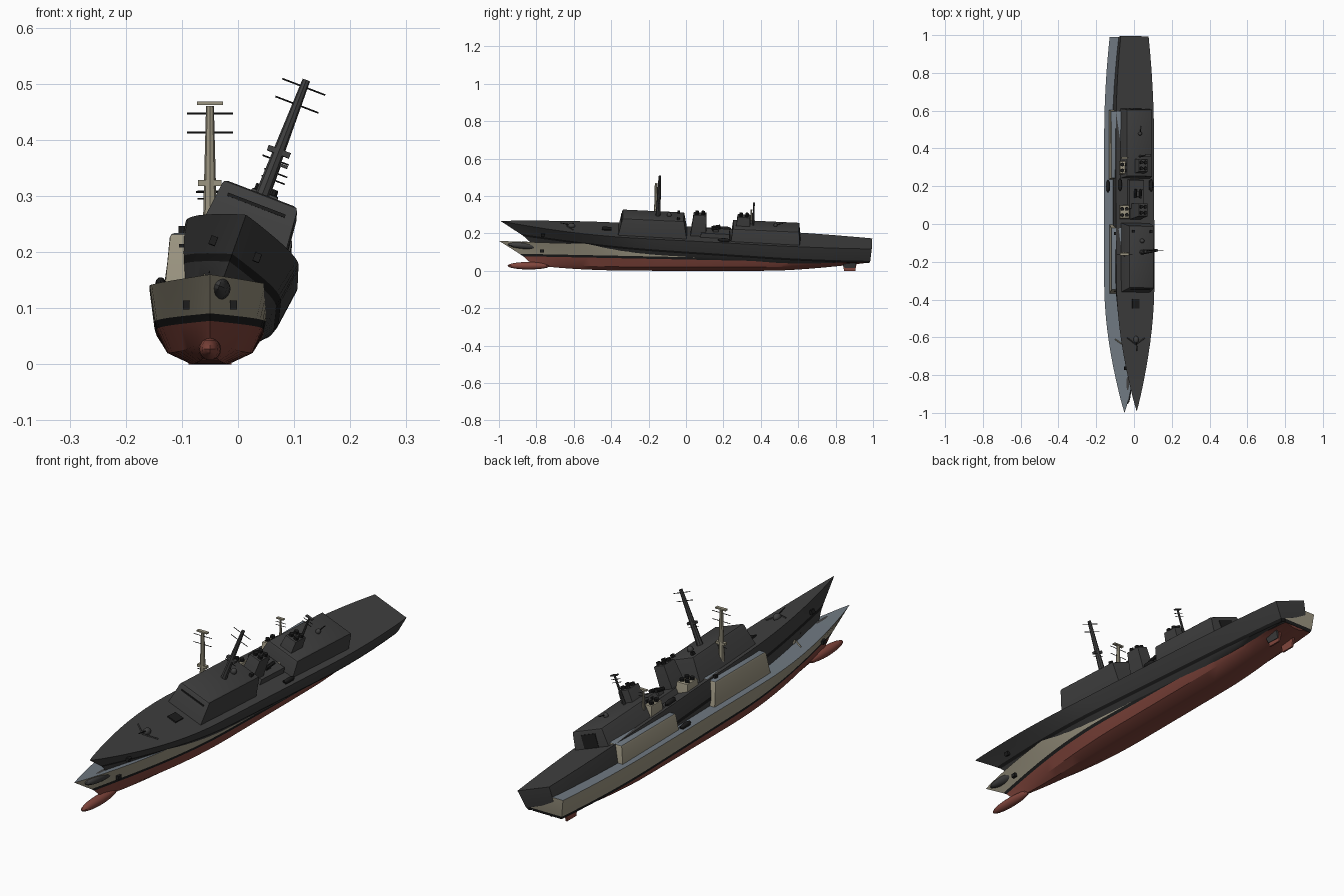
import bpy, bmesh, math
from mathutils import Matrix, Vector

cube = bpy.data.objects.get("Cube")
if cube:
    bpy.data.objects.remove(cube)


def material(name, r, g, b):
    m = bpy.data.materials.new(name)
    m.use_nodes = True
    m.diffuse_color = (r, g, b, 1)
    bsdf = m.node_tree.nodes["Principled BSDF"]
    bsdf.inputs["Base Color"].default_value = (r, g, b, 1)
    bsdf.inputs["Roughness"].default_value = 0.8
    return m


BEIGE = material("beige paint", 0.33, 0.30, 0.22)
DECK = material("blue grey deck", 0.16, 0.19, 0.22)
RED = material("red underbody", 0.22, 0.06, 0.045)
BLACK = material("black trim", 0.012, 0.012, 0.012)
DARK = material("dark grey", 0.05, 0.05, 0.05)

made = []


def add(name, bm, mats, frame):
    mesh = bpy.data.meshes.new(name)
    bmesh.ops.recalc_face_normals(bm, faces=bm.faces)
    bm.to_mesh(mesh)
    bm.free()
    for m in mats:
        mesh.materials.append(m)
    ob = bpy.data.objects.new(name, mesh)
    bpy.context.collection.objects.link(ob)
    ob.matrix_world = frame
    made.append(ob)
    return ob


# Hull rows: stem y, stern y, half beam, height, bow length, bow power, stern taper, stern rise
ROWS = [
    (-1.0, .99, .108, .138, .70, .9, .27, 0),
    (-.89, .985, .099, .073, .75, 1.0, .3, .005),
    (-.87, .98, .095, .060, .75, 1.0, .32, .005),
    (-.84, .975, .076, .020, .75, 1.1, .4, .03),
    (-.81, .97, .033, .0, .7, 1.2, .5, .045),
    (-.81, .97, 0, .0, .7, 1.2, .5, .045),
]
STATIONS = 28


def hull_point(row, t):
    stem, stern, half, z, length, power, taper, rise = row
    y = stem + (stern - stem) * t ** 1.25
    s = min(1, (y - stem) / length)
    aft = max(0, (y - .45) / .54)
    w = half * math.sin(s * math.pi / 2) ** power * (1 - taper * aft ** 2)
    sheer = -.02 * y if .05 < z < .1 else 0
    if z > .1:
        sheer = .022 * max(0, -y) ** 2 - .008 * max(0, y)
    if z < .05:
        sheer = .03 * (1 - s) ** 3
    return w, y, z + sheer + rise * aft ** 1.5


def hull(name, mats, frame):
    bm = bmesh.new()
    rings = []
    for i in range(STATIONS):
        pts = [hull_point(r, i / (STATIONS - 1)) for r in ROWS]
        ring = [(-w, y, z) for w, y, z in pts] + pts[-2::-1]
        rings.append([bm.verts.new(p) for p in ring])
    n = len(rings[0])
    strakes = [0, 1, 2, 2, 2]
    strakes += strakes[::-1] + [3]
    for a, b in zip(rings, rings[1:]):
        for j in range(n):
            k = (j + 1) % n
            bm.faces.new((a[j], a[k], b[k], b[j])).material_index = strakes[j]
    # Transom in horizontal bands
    end = rings[-1]
    for j in range(5):
        loop = [end[j], end[j + 1], end[n - 2 - j], end[n - 1 - j]]
        bm.faces.new(list(dict.fromkeys(loop))).material_index = strakes[j]
    bmesh.ops.remove_doubles(bm, verts=bm.verts, dist=.0002)
    add(name, bm, mats, frame)


def block(name, frame, at, base, height, mats, top=None, shift=0, bevel=0):
    """Tapered box standing at a point; the second material covers its roof."""
    top = top or base
    bm = bmesh.new()
    bmesh.ops.create_cube(bm, size=1)
    for v in bm.verts:
        up = v.co.z > 0
        sx, sy = top if up else base
        v.co = Vector((at[0] + v.co.x * sx, at[1] + v.co.y * sy + shift * up,
                       at[2] + height * up))
    if bevel:
        roof = [e for e in bm.edges if all(v.co.z > at[2] + height / 2 for v in e.verts)]
        bmesh.ops.bevel(bm, geom=roof, offset=bevel, segments=2, affect='EDGES', profile=.5)
    bm.normal_update()
    if len(mats) > 1:
        for f in bm.faces:
            f.material_index = int(f.normal.z > .9)
    return add(name, bm, mats, frame)


def tube(name, frame, start, end, r1, r2, mat, sides=10):
    a, b = Vector(start), Vector(end)
    bm = bmesh.new()
    bmesh.ops.create_cone(bm, cap_ends=True, segments=sides, radius1=r1, radius2=r2,
                          depth=(b - a).length)
    turn = (b - a).to_track_quat('Z', 'Y').to_matrix().to_4x4()
    bmesh.ops.transform(bm, matrix=Matrix.Translation((a + b) / 2) @ turn, verts=bm.verts)
    return add(name, bm, [mat], frame)


def ball(name, frame, at, size, mat):
    bm = bmesh.new()
    bmesh.ops.create_uvsphere(bm, u_segments=16, v_segments=10, radius=1)
    bmesh.ops.transform(bm, matrix=Matrix.Translation(at) @ Matrix.Diagonal((*size, 1)),
                        verts=bm.verts)
    return add(name, bm, [mat], frame)


def ship(tag, frame, paint, deck, under, trim):
    def p(part):
        return tag + "_" + part

    hull(p("hull"), [paint, trim, under, deck], frame)
    ball(p("bow_bulb"), frame, (0, -.84, .027), (.02, .115, .02), under)

    # Deckhouses
    block(p("bridge_house"), frame, (0, -.185, .13), (.162, .37), .104, [paint, deck],
          (.142, .33), bevel=.008)
    block(p("bridge_windows"), frame, (0, -.354, .208), (.11, .006), .006, [trim])
    block(p("aft_house"), frame, (0, .42, .125), (.168, .37), .08, [paint, deck],
          (.145, .355), bevel=.008)
    block(p("hangar_door"), frame, (0, .603, .133), (.07, .006), .055, [trim], shift=-.005)

    # Funnels with paired uptakes
    for label, y in (("fore", .06), ("aft", .295)):
        block(p(label + "_funnel"), frame, (0, y, .13), (.06, .085), .125, [paint],
              (.05, .068), .004, bevel=.004)
        for sx in (-1, 1):
            for sy in (-1, 1):
                x, yy = sx * .012, y + .004 + sy * .016
                tube(p(label + "_uptake"), frame, (x, yy, .25), (x, yy, .266),
                     .01, .009, trim)

    # Main mast with yards
    tube(p("main_mast"), frame, (0, -.16, .23), (0, -.16, .46), .013, .007, paint, 8)
    for z, half in ((.447, .041), (.413, .041), (.307, .025)):
        tube(p("main_yard"), frame, (-half, -.16, z), (half, -.16, z), .0015, .0015, trim, 6)
    if paint is BEIGE:
        block(p("mast_radar"), frame, (0, -.16, .462), (.047, .014), .006, [paint])
    for s in (-1, 1):
        block(p("mast_platform"), frame, (s * .014, -.16, .318), (.014, .016), .01, [paint])

    # Small aft mast
    tube(p("aft_mast"), frame, (0, .35, .2), (0, .35, .325), .006, .004, paint, 8)
    block(p("aft_radar"), frame, (0, .35, .322), (.032, .012), .005, [paint])
    for z in (.295, .308):
        tube(p("aft_yard"), frame, (-.022, .35, z), (.022, .35, z), .0014, .0014, trim, 6)

    # Foredeck gun, breakwater and hatch
    ball(p("gun_turret"), frame, (0, -.62, .152), (.014, .02, .014), paint)
    tube(p("gun_barrel"), frame, (0, -.63, .158), (0, -.68, .165), .003, .002, trim, 8)
    for s in (-1, 1):
        tube(p("breakwater"), frame, (0, -.645, .148), (s * .05, -.61, .147), .003, .003, paint, 4)
        block(p("anchor"), frame, (s * .042, -.77, .098), (.012, .02), .016, [trim])
        block(p("rudder"), frame, (s * .035, .875, -.0), (.007, .06), .055, [under], (.01, .08))
        # Boats and midship launchers
        ball(p("boat"), frame, (s * .088, .2, .145), (.009, .034, .01), trim)
        block(p("boat_cradle"), frame, (s * .086, .2, .13), (.016, .05), .014, [trim])
        tube(p("launcher"), frame, (s * .014, .13, .175), (s * .014, .175, .185),
             .008, .008, trim, 8)
        block(p("searchlight"), frame, (s * .05, -.05, .232), (.012, .014), .014, [trim])
    block(p("midship_house"), frame, (0, .15, .13), (.09, .16), .03, [paint, deck], (.08, .15))
    block(p("launcher_base"), frame, (0, .152, .16), (.03, .03), .015, [paint])
    block(p("fore_hatch"), frame, (0, -.43, .138), (.04, .05), .01, [trim])

    # Roof fittings
    ball(p("bridge_dome"), frame, (0, -.1, .24), (.012, .012, .014), paint)
    ball(p("aft_dome"), frame, (0, .47, .21), (.01, .01, .012), paint)
    tube(p("aft_gun"), frame, (0, .475, .214), (0, .51, .222), .002, .002, trim, 6)


# Upright painted ship, and a heeled grey one crossing it
ship("painted", Matrix.Translation((-.05, 0, 0)), BEIGE, DECK, RED, BLACK)
heel = (Matrix.Translation((-.043, 0, .07)) @ Matrix.Rotation(math.radians(-2.7), 4, 'X')
        @ Matrix.Rotation(math.radians(21), 4, 'Y'))
ship("grey", heel, DARK, DARK, DARK, BLACK)

bpy.ops.object.select_all(action='DESELECT')
for ob in made:
    ob.select_set(True)
bpy.context.view_layer.objects.active = made[0]
bpy.ops.object.shade_smooth_by_angle(angle=math.radians(30))
